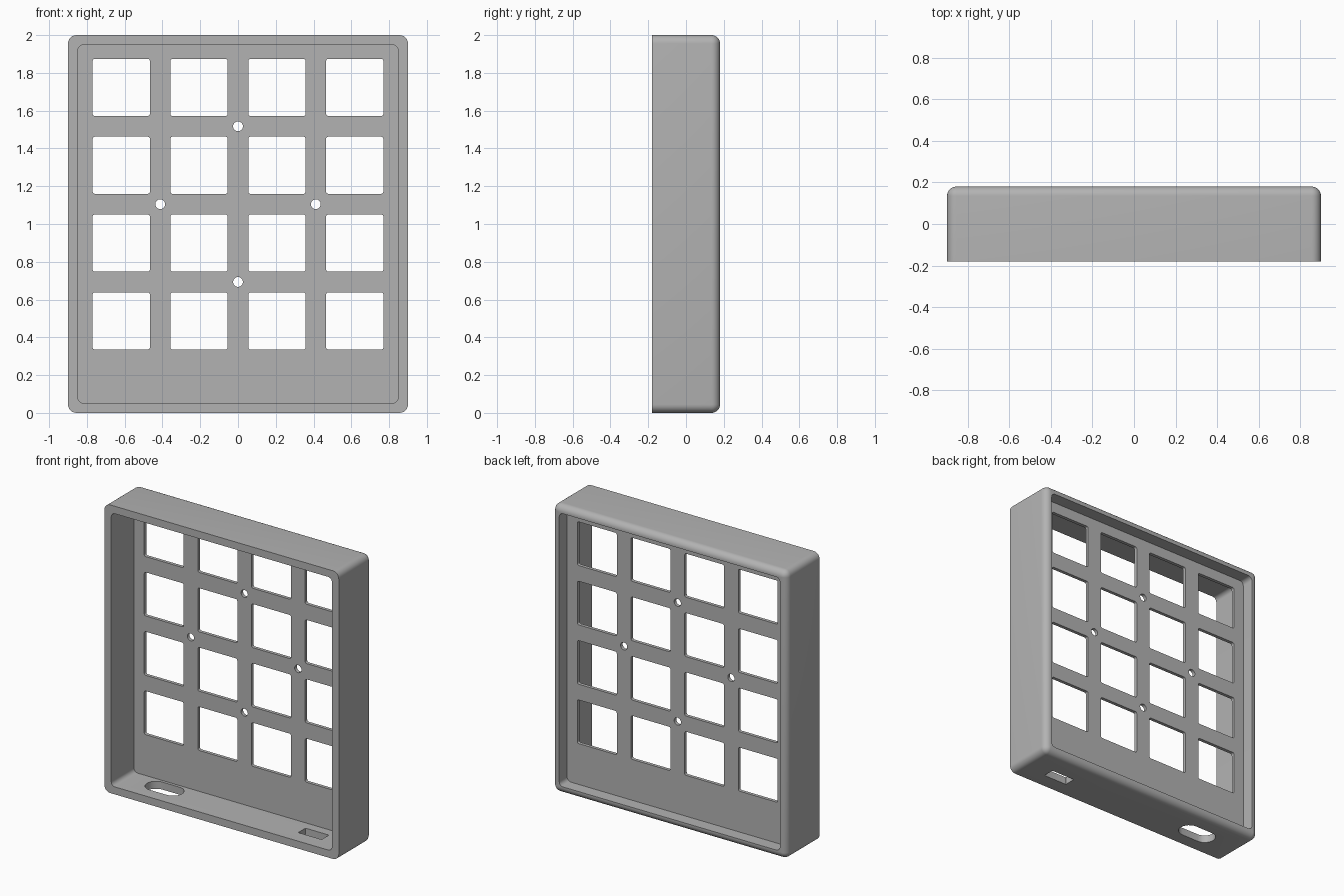
import bpy, bmesh, math

if "Cube" in bpy.data.objects:
    bpy.data.objects.remove(bpy.data.objects["Cube"], do_unlink=True)

W, H, D = 1.8, 2.0, 0.36       # overall case size
WALL, ROUND = 0.052, 0.045     # wall thickness, outer edge radius
PLATE_FRONT, PLATE_BACK = 0.07, 0.093
PITCH, GRID_Z = 0.412, 1.105   # key opening grid

grey = bpy.data.materials.new("plain_grey")
grey.use_nodes = True
grey.diffuse_color = (0.45, 0.45, 0.45, 1)
grey.node_tree.nodes["Principled BSDF"].inputs["Base Color"].default_value = grey.diffuse_color


def rounded_rect(cx, cy, w, h, r, steps=6):
    """Counter-clockwise outline with rounded corners."""
    pts = []
    for i, (sx, sy) in enumerate([(1, 1), (-1, 1), (-1, -1), (1, -1)]):
        for k in range(steps + 1):
            a = math.pi / 2 * (i + k / steps)
            pts.append((cx + sx * (w / 2 - r) + r * math.cos(a),
                        cy + sy * (h / 2 - r) + r * math.sin(a)))
    return pts


def circle(cx, cy, r, n=24):
    return [(cx + r * math.cos(math.tau * i / n), cy + r * math.sin(math.tau * i / n))
            for i in range(n)]


def bm_object(name, bm):
    bmesh.ops.recalc_face_normals(bm, faces=bm.faces)
    mesh = bpy.data.meshes.new(name)
    bm.to_mesh(mesh)
    bm.free()
    ob = bpy.data.objects.new(name, mesh)
    bpy.context.collection.objects.link(ob)
    return ob


def bridge(bm, a, b):
    n = len(a)
    for i in range(n):
        j = (i + 1) % n
        bm.faces.new((a[i], a[j], b[j], b[i]))


def activate(ob):
    bpy.ops.object.select_all(action='DESELECT')
    ob.select_set(True)
    bpy.context.view_layer.objects.active = ob


def frame_loop(bm, inset, y, r):
    pts = rounded_rect(0, H / 2, W - 2 * inset, H - 2 * inset, r)
    return [bm.verts.new((x, y, z)) for x, z in pts]


def floor_cutter(name, cx, cy, w, h, r):
    """Upright prism that passes through the bottom wall."""
    bm = bmesh.new()
    outline = rounded_rect(cx, cy, w, h, r)
    low, high = ([bm.verts.new((x, y, z)) for x, y in outline] for z in (-0.1, 0.15))
    bridge(bm, low, high)
    bm.faces.new(low)
    bm.faces.new(high)
    ob = bm_object(name, bm)
    ob.hide_render = True
    return ob


# Case wall: closed loft, sharp at the front and filleted at the back
bm = bmesh.new()
loops = [frame_loop(bm, WALL, PLATE_FRONT, 0.03),
         frame_loop(bm, WALL, -D / 2, 0.03),
         frame_loop(bm, 0, -D / 2, ROUND)]
for k in range(9):
    a = math.pi / 2 * k / 8
    inset = ROUND * (1 - math.cos(a))
    loops.append(frame_loop(bm, inset, D / 2 - ROUND * (1 - math.sin(a)),
                            max(ROUND - inset, 0.002)))
loops.append(frame_loop(bm, WALL, D / 2, 0.03))
loops.append(frame_loop(bm, WALL, PLATE_BACK, 0.03))
for a, b in zip(loops, loops[1:] + loops[:1]):
    bridge(bm, a, b)
wall = bm_object("case_wall", bm)
wall.data.materials.append(grey)

# Cable slot and switch opening in the bottom wall
cutters = [floor_cutter("cable_slot_cutter", -0.55, -0.02, 0.27, 0.14, 0.069),
           floor_cutter("switch_opening_cutter", 0.605, -0.035, 0.18, 0.08, 0.004)]
for cutter in cutters:
    mod = wall.modifiers.new(cutter.name, 'BOOLEAN')
    mod.operation = 'DIFFERENCE'
    mod.solver = 'EXACT'
    mod.object = cutter
activate(wall)
bpy.ops.object.convert(target='MESH')
for cutter in cutters:
    bpy.data.objects.remove(cutter, do_unlink=True)
bpy.ops.object.shade_smooth_by_angle(angle=math.radians(30))

# Key plate: outline with key openings and screw holes, let into the wall
outlines = [rounded_rect(0, H / 2, W - 2 * WALL + 0.03, H - 2 * WALL + 0.03, 0.03)]
for col in range(4):
    for row in range(4):
        outlines.append(rounded_rect((col - 1.5) * PITCH, GRID_Z + (row - 1.5) * PITCH,
                                     0.303, 0.303, 0.012, 4))
for sx, sz in [(1, 0), (-1, 0), (0, 1), (0, -1)]:
    outlines.append(circle(sx * PITCH, GRID_Z + sz * PITCH, 0.026))

curve = bpy.data.curves.new("key_plate", 'CURVE')
curve.dimensions = '2D'
curve.fill_mode = 'BOTH'
curve.extrude = (PLATE_BACK - PLATE_FRONT) / 2
for pts in outlines:
    spline = curve.splines.new('POLY')
    spline.points.add(len(pts) - 1)
    for p, (x, z) in zip(spline.points, pts):
        p.co = (x, z, 0, 1)
    spline.use_cyclic_u = True
plate = bpy.data.objects.new("key_plate", curve)
bpy.context.collection.objects.link(plate)
plate.rotation_euler.x = math.pi / 2
plate.location.y = (PLATE_FRONT + PLATE_BACK) / 2
curve.materials.append(grey)
activate(plate)
bpy.ops.object.convert(target='MESH')
bpy.ops.object.shade_smooth_by_angle(angle=math.radians(30))
